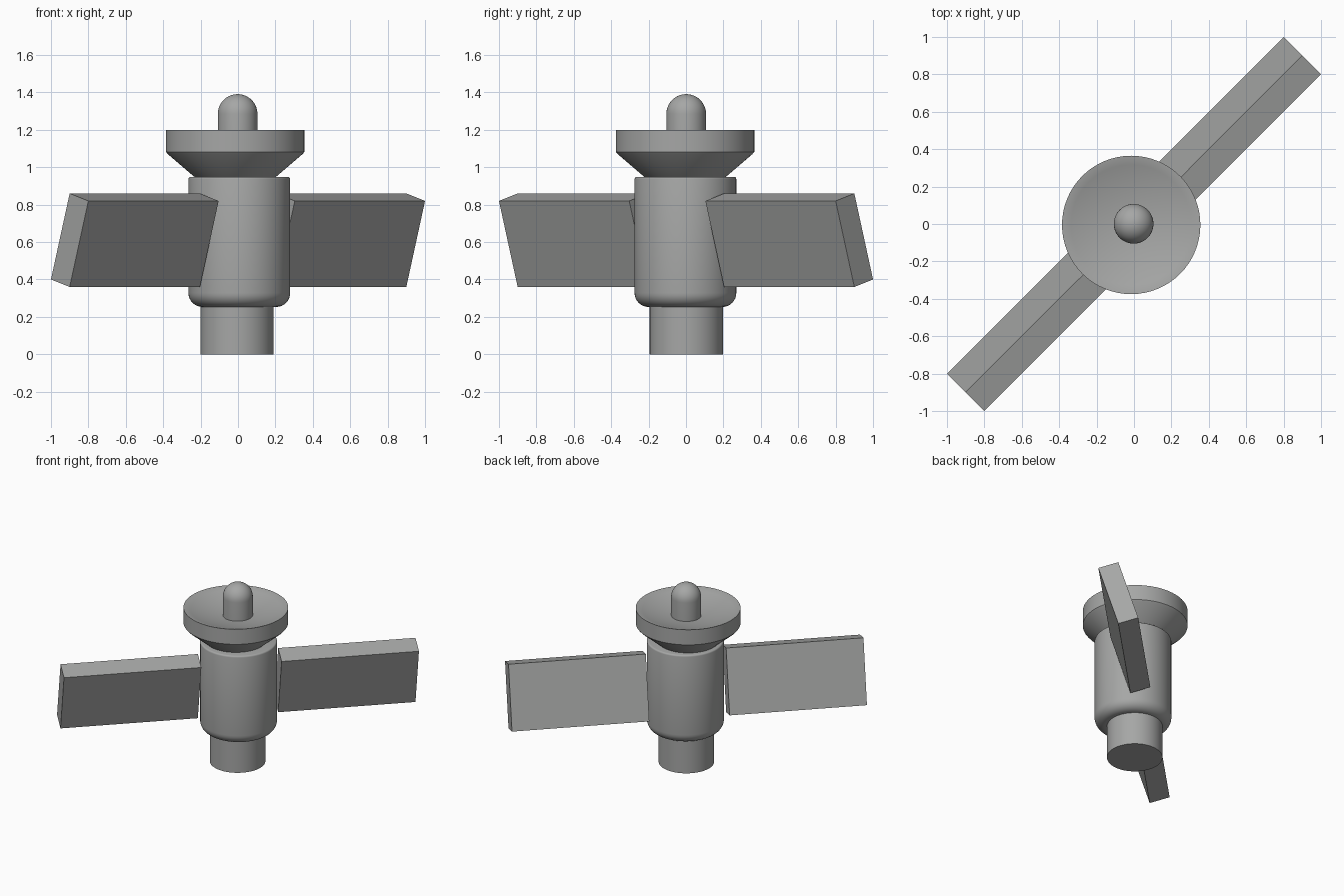
import bpy, bmesh, math
from mathutils import Vector

if "Cube" in bpy.data.objects:
    bpy.data.objects.remove(bpy.data.objects["Cube"])

grey = bpy.data.materials.new("satellite grey")
grey.diffuse_color = (0.38, 0.385, 0.38, 1)
grey.use_nodes = True
grey.node_tree.nodes["Principled BSDF"].inputs["Base Color"].default_value = grey.diffuse_color


def finish(name, bm, angle):
    bmesh.ops.recalc_face_normals(bm, faces=bm.faces)
    mesh = bpy.data.meshes.new(name)
    bm.to_mesh(mesh)
    bm.free()
    mesh.materials.append(grey)
    obj = bpy.data.objects.new(name, mesh)
    bpy.context.collection.objects.link(obj)
    bpy.ops.object.select_all(action='DESELECT')
    obj.select_set(True)
    bpy.context.view_layer.objects.active = obj
    bpy.ops.object.shade_smooth_by_angle(angle=math.radians(angle))
    return obj


def lathe(name, profile, centre, steps=64):
    """Spin an (r, z) profile that starts and ends on the axis."""
    bm = bmesh.new()
    verts = [bm.verts.new((r, 0, z)) for r, z in profile]
    edges = [bm.edges.new(p) for p in zip(verts, verts[1:])]
    bmesh.ops.spin(bm, geom=verts + edges, cent=(0, 0, 0), axis=(0, 0, 1),
                   angle=math.tau, steps=steps)
    bmesh.ops.remove_doubles(bm, verts=bm.verts, dist=1e-5)
    bmesh.ops.translate(bm, verts=bm.verts, vec=(*centre, 0))
    return finish(name, bm, 35)


def arc(r, z, rad, a0, a1, n):
    """Points of a circular arc in the profile plane, angles in degrees."""
    return [(r + rad * math.cos(math.radians(a0 + (a1 - a0) * i / n)),
             z + rad * math.sin(math.radians(a0 + (a1 - a0) * i / n)))
            for i in range(n + 1)]


# Engine nozzle below the body
lathe("base_cylinder", [(0, 0), (0.196, 0), (0.196, 0.27), (0, 0.27)],
      (-0.005, 0.002))

# Main body with a rounded lower edge and slightly eased top edge
lathe("main_body",
      [(0, 0.252)] + arc(0.197, 0.328, 0.075, -90, 0, 8)
      + arc(0.26, 0.937, 0.012, 0, 90, 3) + [(0, 0.949)],
      (0.007, -0.003))

# Dish: cone underneath, straight rim, shallow bowl on top
bowl = [(0.368 * k / 8, 1.135 + 0.065 * (k / 8) ** 2) for k in range(8, 0, -1)]
lathe("dish",
      [(0, 0.935), (0.2, 0.935), (0.22, 0.95), (0.36, 1.07), (0.37, 1.082),
       (0.37, 1.2)] + bowl + [(0, 1.135)],
      (-0.015, -0.005))

# Domed antenna in the bowl
dome = arc(0, 1.285, 0.106, 0, 90, 10)
dome[-1] = (0, 1.391)
lathe("antenna", [(0, 1.1), (0.106, 1.1)] + dome, (-0.002, 0.001), 48)

# Tilted panels on the diagonal: cross-section (sideways, height)
section = [(0.1414, 0.82), (0, 0.86), (-0.1414, 0.40), (0, 0.36)]
along = Vector((1, 1, 0)).normalized()
side = Vector((1, -1, 0)).normalized()


def panel(name, t0, t1):
    bm = bmesh.new()
    ring = [bm.verts.new(along * t0 + side * u + Vector((0, 0, z)))
            for u, z in section]
    face = bm.faces.new(ring)
    ext = bmesh.ops.extrude_face_region(bm, geom=[face], use_keep_orig=True)
    moved = [g for g in ext["geom"] if isinstance(g, bmesh.types.BMVert)]
    bmesh.ops.translate(bm, verts=moved, vec=along * (t1 - t0))
    return finish(name, bm, 30)


panel("right_panel", 0.288, 1.2728)
panel("left_panel", -1.2728, -0.288)
